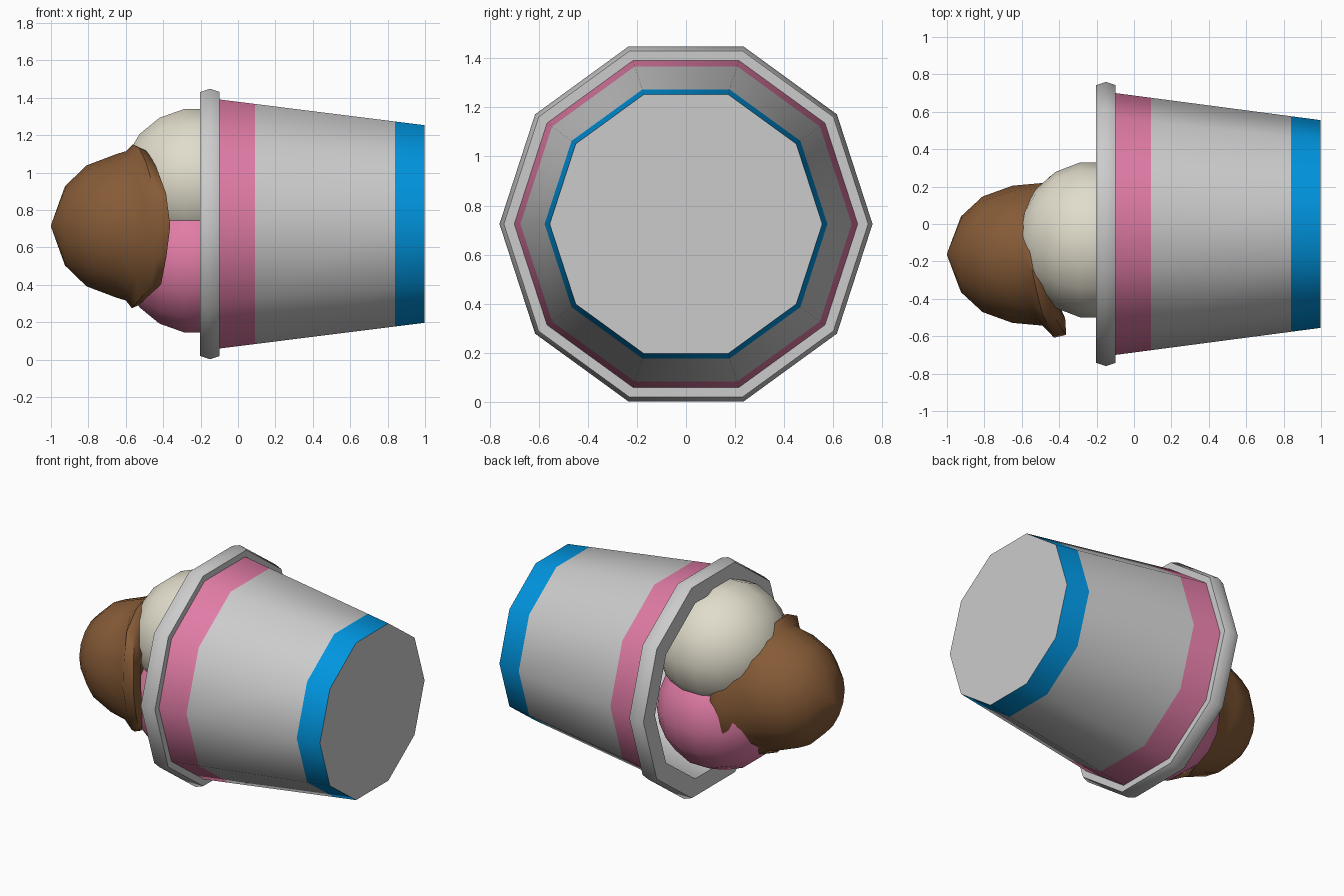
import bpy, math, random
from math import sin, cos, pi, radians

if "Cube" in bpy.data.objects:
    bpy.data.objects.remove(bpy.data.objects["Cube"])

random.seed(4)
CZ = 0.725  # height of the cup axis


def material(name, rgb):
    m = bpy.data.materials.new(name)
    m.diffuse_color = (*rgb, 1)
    m.use_nodes = True
    m.node_tree.nodes["Principled BSDF"].inputs["Base Color"].default_value = m.diffuse_color
    return m


PINK = material("pink", (0.75, 0.2, 0.38))
BLUE = material("blue", (0.0, 0.3, 0.74))
CREAM = material("cream", (0.75, 0.72, 0.6))
BROWN = material("chocolate", (0.24, 0.105, 0.038))


def finish(ob, angle):
    bpy.ops.object.select_all(action='DESELECT')
    ob.select_set(True)
    bpy.context.view_layer.objects.active = ob
    bpy.ops.object.shade_smooth_by_angle(angle=radians(angle))


def loft(name, rings, mat=None, cap_start=False, cap_end=False, angle=40):
    """Skin equal-length rings of points, with optional end caps."""
    n = len(rings[0])
    verts = [p for r in rings for p in r]
    faces = [(i * n + j, (i + 1) * n + j, (i + 1) * n + (j + 1) % n, i * n + (j + 1) % n)
             for i in range(len(rings) - 1) for j in range(n)]
    if cap_start:
        faces.append(tuple(range(n)))
    if cap_end:
        faces.append(tuple((len(rings) - 1) * n + j for j in reversed(range(n))))
    me = bpy.data.meshes.new(name)
    me.from_pydata(verts, [], faces)
    ob = bpy.data.objects.new(name, me)
    bpy.context.collection.objects.link(ob)
    if mat:
        me.materials.append(mat)
    finish(ob, angle)
    return ob


def decagon(x, r):
    return [(x, r * cos(2 * pi * k / 10), CZ + r * sin(2 * pi * k / 10)) for k in range(10)]


def wall(x):
    return 0.70 - 0.145 * (x + 0.1) / 1.1


# Tapered ten-sided cup, split into coloured bands
for name, x0, x1, mat in (("pink_band", -0.1, 0.09, PINK), ("cup_wall", 0.09, 0.84, None),
                          ("blue_band", 0.84, 0.998, BLUE)):
    loft(name, [decagon(x1, wall(x1)), decagon(x0, wall(x0))], mat)
loft("cup_base", [decagon(0.998, wall(0.998)), decagon(0.998, 0.3)], cap_end=False)
loft("cup_base_centre", [decagon(0.998, 0.3), decagon(0.998, 0.15)], cap_end=True)

# Thick rim running into the inside wall and floor
rim = [(-0.098, 0.69), (-0.098, 0.742), (-0.15, 0.76), (-0.203, 0.742),
       (-0.203, 0.62), (0.9, 0.5)]
loft("rim_and_inside", [decagon(x, r) for x, r in rim], cap_end=True)


# Two scoops resting in the mouth of the cup
def scoop(name, z, mat):
    bpy.ops.mesh.primitive_uv_sphere_add(segments=14, ring_count=9, radius=1,
                                         location=(-0.22, -0.085, z), rotation=(0, pi / 2, 0))
    ob = bpy.context.object
    ob.name = name
    ob.scale = (0.40, 0.42, 0.40)
    ob.data.materials.append(mat)
    finish(ob, 60)


scoop("cream_scoop", 0.955, CREAM)
scoop("pink_scoop", 0.53, PINK)

# Outer scoop: dome with a ragged, saddle-shaped skirt draped over the other two
N = 16
profile = [(-1.0, 0.004, 0, 0), (-0.925, 0.21, 0, 0), (-0.81, 0.32, 0, 0),
           (-0.65, 0.38, 0, 0), (-0.545, 0.395, 0.055, 0), (-0.48, 0.45, 0.07, 0.022),
           (-0.43, 0.435, 0.085, 0.022), (-0.42, 0.35, 0.06, 0.01), (-0.5, 0.2, 0, 0)]
noise = [random.uniform(-1, 1) for _ in range(N)]
rings = []
for x, r, saddle, wobble in profile:
    ring = []
    for k in range(N):
        a = 2 * pi * k / N
        rr = r + wobble * noise[k]
        ring.append((x + saddle * cos(2 * a) + wobble * noise[(k + 5) % N],
                     -0.162 + 0.965 * rr * cos(a), 0.715 + 1.01 * rr * sin(a)))
    rings.append(ring)
loft("chocolate_scoop", rings, BROWN, cap_start=True, cap_end=True, angle=60)
